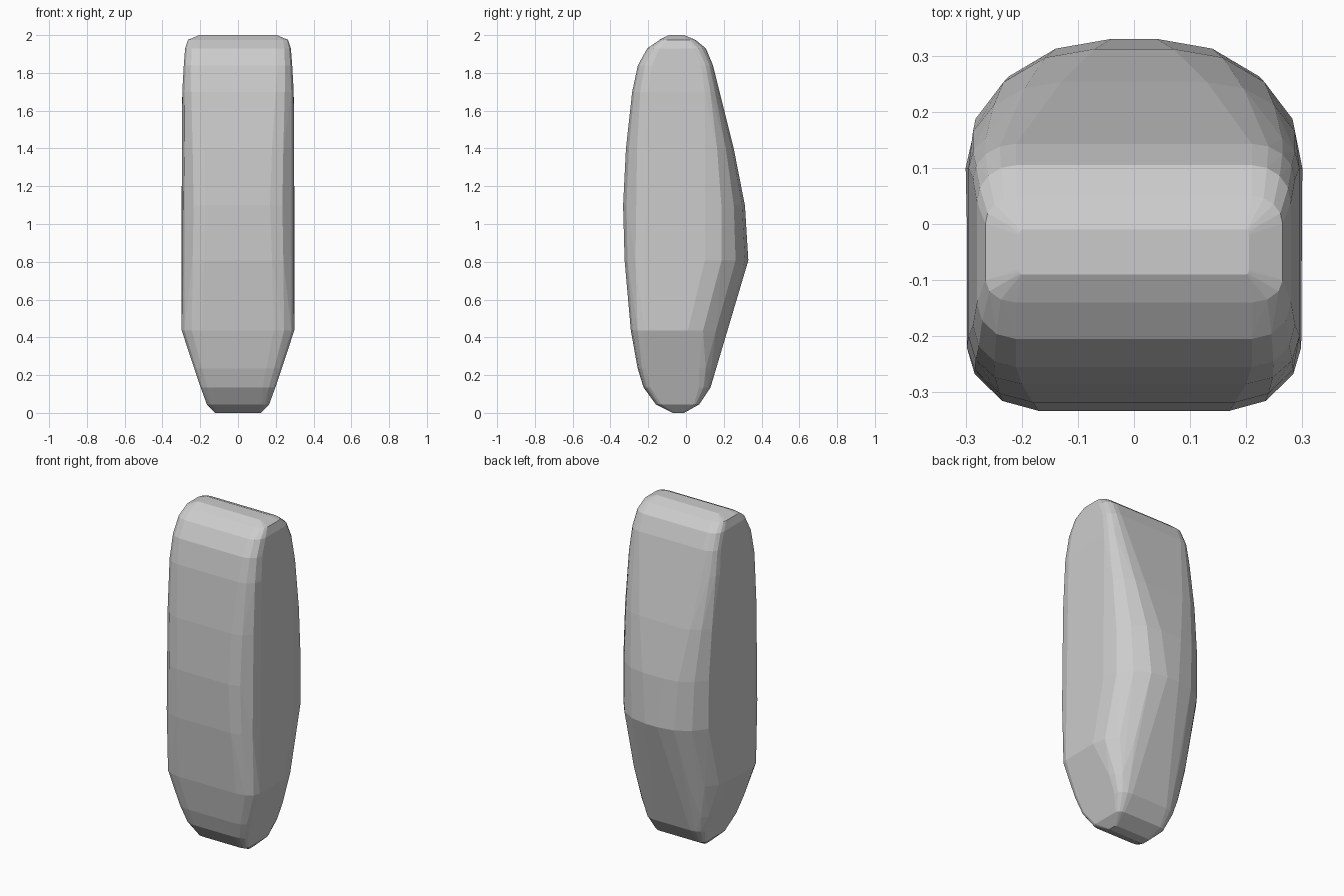
import bpy, bmesh
from math import sin, cos, pi

# Sections: z, front y, back y, half width, side start y, side end y, front flat half width, back flat half width
SECTIONS = [
    (0.005, -0.07, -0.01, 0.12, -0.06, -0.02, 0.11, 0.11),
    (0.05, -0.16, 0.07, 0.165, -0.13, 0.04, 0.125, 0.125),
    (0.14, -0.225, 0.13, 0.198, -0.19, 0.07, 0.13, 0.12),
    (0.24, -0.256, 0.16, 0.232, -0.21, 0.07, 0.15, 0.10),
    (0.44, -0.292, 0.22, 0.298, -0.22, 0.01, 0.19, 0.08),
    (0.81, -0.325, 0.33, 0.30, -0.21, 0.10, 0.18, 0.04),
    (1.10, -0.333, 0.312, 0.30, -0.20, 0.11, 0.17, 0.07),
    (1.40, -0.318, 0.253, 0.30, -0.20, 0.11, 0.18, 0.13),
    (1.70, -0.285, 0.175, 0.295, -0.20, 0.10, 0.20, 0.19),
    (1.84, -0.255, 0.143, 0.287, -0.18, 0.08, 0.21, 0.21),
    (1.93, -0.205, 0.105, 0.28, -0.14, 0.04, 0.21, 0.21),
    (1.975, -0.14, 0.05, 0.265, -0.10, 0.00, 0.21, 0.21),
    (2.00, -0.09, -0.01, 0.205, -0.08, -0.02, 0.20, 0.20),
]


def half_ring(yf, yb, w, sf, sb, wf, wb):
    """Right half of a section with elliptical front and back corners."""
    front = [(wf + (w - wf) * sin(a), sf + (yf - sf) * cos(a))
             for a in (i * pi / 6 for i in range(4))]
    back = [(wb + (w - wb) * cos(a), sb + (yb - sb) * sin(a))
            for a in (i * pi / 8 for i in range(5))]
    return front + back


# Faceted, tapered body wrapped around the sections
bm = bmesh.new()
for z, *dims in SECTIONS:
    for x, y in half_ring(*dims):
        for side in (1, -1):
            bm.verts.new((side * x, y, z - 0.005 * (2 - z) / 2))
res = bmesh.ops.convex_hull(bm, input=bm.verts[:])
loose = [v for v in bm.verts if not v.link_faces]
bmesh.ops.delete(bm, geom=loose, context='VERTS')
bmesh.ops.dissolve_limit(bm, angle_limit=0.03, verts=bm.verts[:], edges=bm.edges[:])
bmesh.ops.recalc_face_normals(bm, faces=bm.faces[:])
mesh = bpy.data.meshes.new("faceted_body")
bm.to_mesh(mesh)
bm.free()
body = bpy.data.objects.new("faceted_body", mesh)
bpy.context.collection.objects.link(body)
